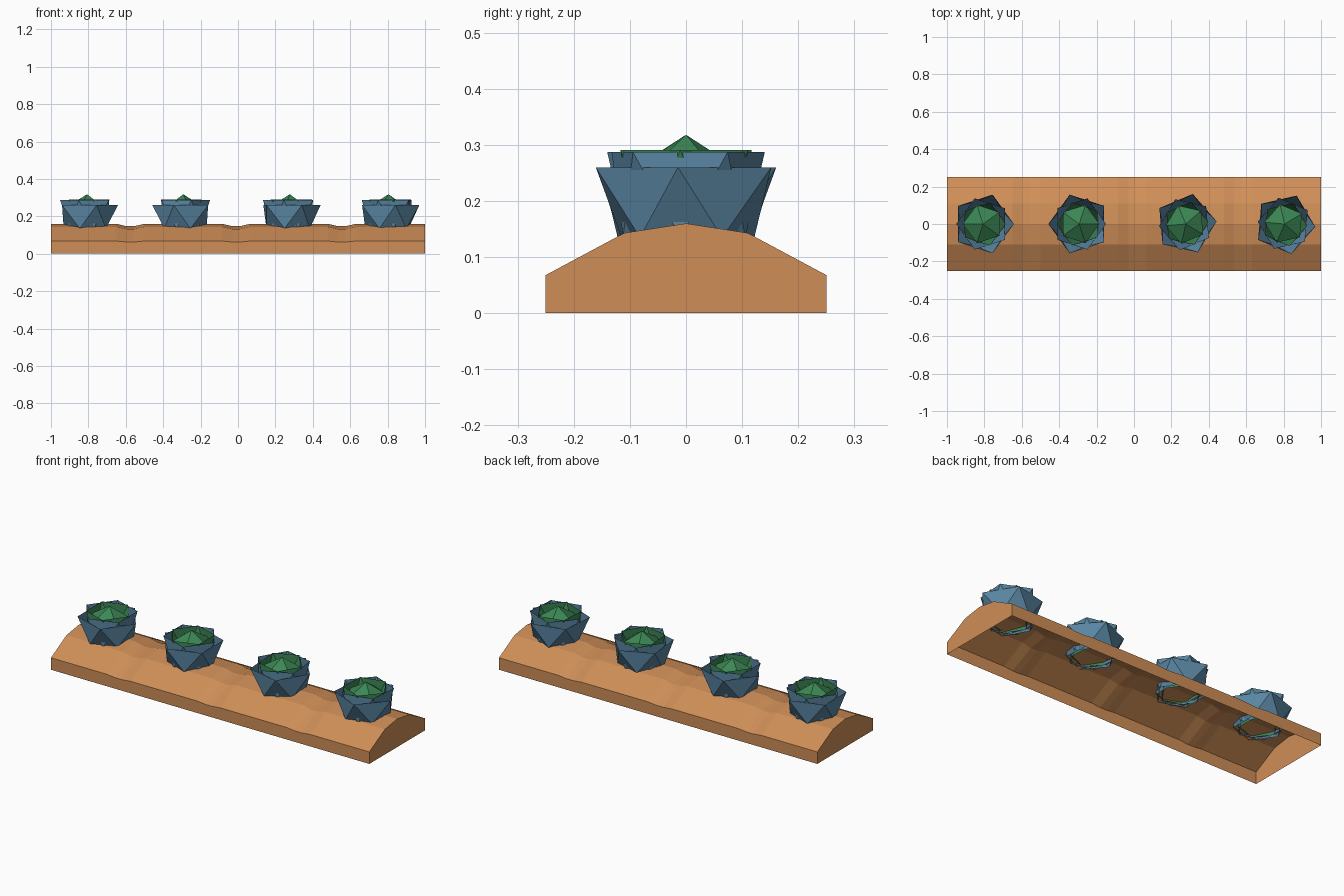
import bpy
import math

if "Cube" in bpy.data.objects:
    bpy.data.objects.remove(bpy.data.objects["Cube"])


def material(name, rgb):
    m = bpy.data.materials.new(name)
    m.diffuse_color = (*rgb, 1)
    m.use_nodes = True
    m.node_tree.nodes["Principled BSDF"].inputs["Base Color"].default_value = m.diffuse_color
    return m


SOIL = material("orange soil", (0.62, 0.27, 0.095))
BLUE = material("blue leaf", (0.10, 0.235, 0.36))
GREEN = material("green heart", (0.045, 0.24, 0.09))


def add_mesh(name, verts, faces, mat, loc=(0, 0, 0), turn=0):
    me = bpy.data.meshes.new(name)
    me.from_pydata(verts, [], faces)
    me.materials.append(mat)
    ob = bpy.data.objects.new(name, me)
    ob.location = loc
    ob.rotation_euler[2] = math.radians(turn)
    bpy.context.collection.objects.link(ob)
    return ob


def ring(r, z, turn=0):
    return [(r * math.cos(math.radians(72 * i + turn)),
             r * math.sin(math.radians(72 * i + turn)), z) for i in range(5)]


# Soil ridge: one cross-section swept along x, dipping between plants, open below
profile = [(-0.25, 0), (-0.25, 0.068), (-0.11, 0.143), (0, 0.16),
           (0.11, 0.143), (0.25, 0.068), (0.25, 0)]
stations = [(-1, 1)]
for x in (-0.575, -0.01, 0.555):
    stations += [(x - 0.075, 1), (x - 0.02, 0.92), (x + 0.02, 0.92), (x + 0.075, 1)]
stations.append((1, 1))
n = len(profile)
verts = [(x, y, z * s) for x, s in stations for y, z in profile]
faces = [(i * n + j, (i + 1) * n + j, (i + 1) * n + j + 1, i * n + j + 1)
         for i in range(len(stations) - 1) for j in range(n - 1)]
last = (len(stations) - 1) * n
faces += [tuple(range(n)), tuple(range(last + n - 1, last - 1, -1))]
add_mesh("soil_ridge", verts, faces, SOIL)


def leaf_shell(name, r_low, z_low, r_top, z_top, mat, loc, turn):
    """Open five-sided cup of alternating triangles."""
    v = ring(r_low, z_low, 36) + ring(r_top, z_top)
    f = []
    for i in range(5):
        k = (i + 1) % 5
        f += [(i, k, 5 + k), (i, 5 + k, 5 + i)]
    add_mesh(name, v, f, mat, loc, turn)


# Four cabbages: two blue leaf cups, a green cup and a pointed green heart
for x, turn in ((-0.807, 0), (-0.293, 180), (0.277, 5), (0.805, -5)):
    loc = (x, 0, 0)
    leaf_shell("outer_leaves", 0.125, 0.135, 0.165, 0.26, BLUE, loc, turn)
    leaf_shell("middle_leaves", 0.115, 0.136, 0.144, 0.287, BLUE, loc, turn + 36)
    leaf_shell("inner_leaves", 0.10, 0.137, 0.12, 0.291, GREEN, loc, turn)
    add_mesh("heart", ring(0.108, 0.25) + [(0, 0, 0.318)],
             [(i, (i + 1) % 5, 5) for i in range(5)], GREEN, loc, turn + 36)
